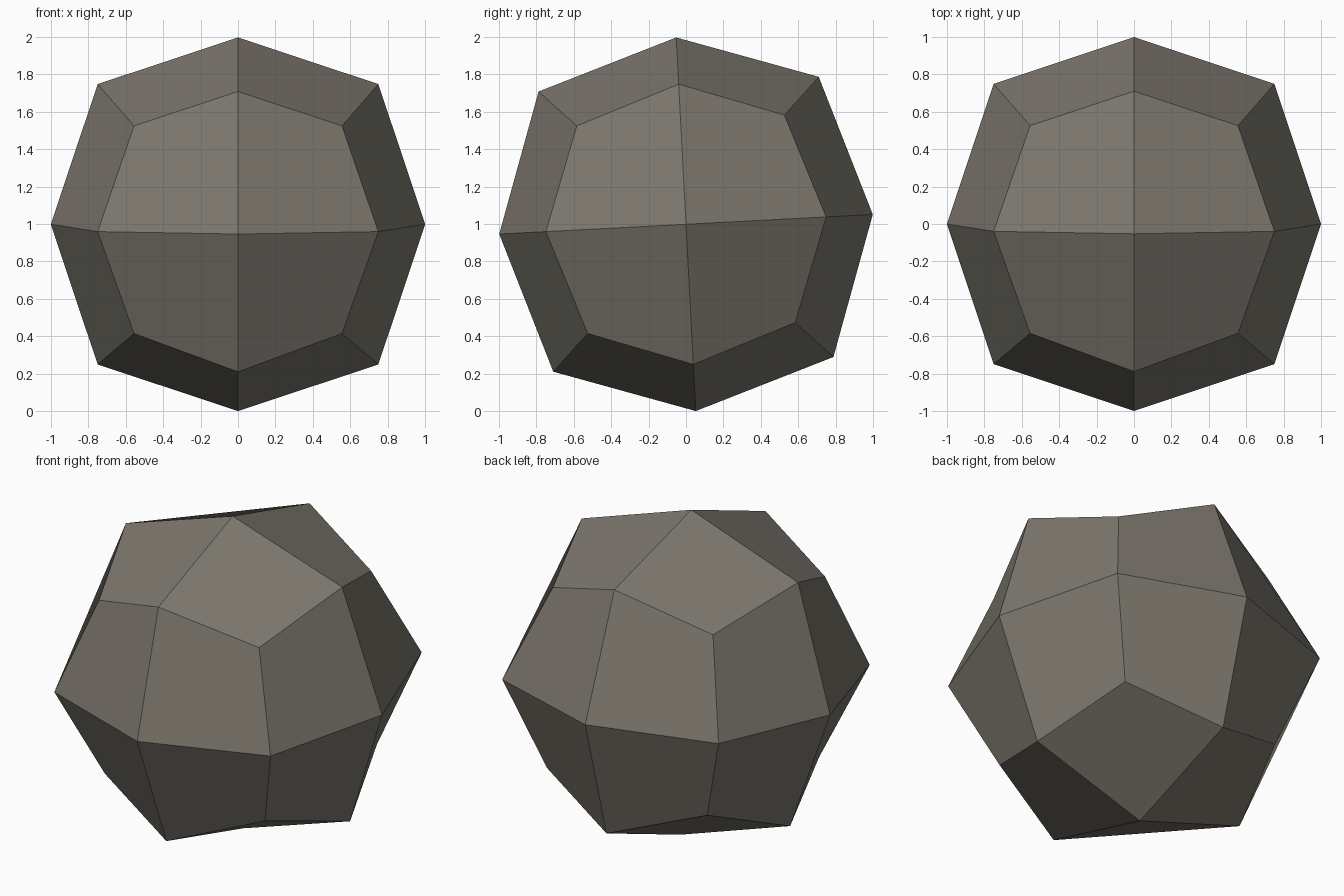
import bpy, bmesh, math
from mathutils import Matrix

old = bpy.data.objects.get("Cube")
if old:
    bpy.data.objects.remove(old, do_unlink=True)

# Stone colour
stone = bpy.data.materials.new("warm_grey_stone")
stone.use_nodes = True
colour = (0.20, 0.183, 0.153, 1.0)
stone.diffuse_color = colour
bsdf = stone.node_tree.nodes["Principled BSDF"]
bsdf.inputs["Base Color"].default_value = colour
bsdf.inputs["Roughness"].default_value = 0.9

# Cube with every face split in four
bm = bmesh.new()
bmesh.ops.create_cube(bm, size=2)
bmesh.ops.subdivide_edges(bm, edges=bm.edges[:], cuts=1, use_grid_fill=True)

# Pull edge midpoints and corners in to round the cube to 24 kite facets
pull = {1: 1.0, 2: 3 / 4, 3: 5 / 9}
for v in bm.verts:
    v.co *= pull[sum(abs(c) > 0.5 for c in v.co)]

# Slight forward tilt, then rest on the ground
bmesh.ops.rotate(bm, verts=bm.verts, cent=(0, 0, 0),
                 matrix=Matrix.Rotation(math.radians(3), 3, 'X'))
lift = -min(v.co.z for v in bm.verts)
bmesh.ops.translate(bm, verts=bm.verts, vec=(0, 0, lift))
bmesh.ops.recalc_face_normals(bm, faces=bm.faces[:])

mesh = bpy.data.meshes.new("faceted_stone")
bm.to_mesh(mesh)
bm.free()
mesh.materials.append(stone)
rock = bpy.data.objects.new("faceted_stone", mesh)
bpy.context.collection.objects.link(rock)
